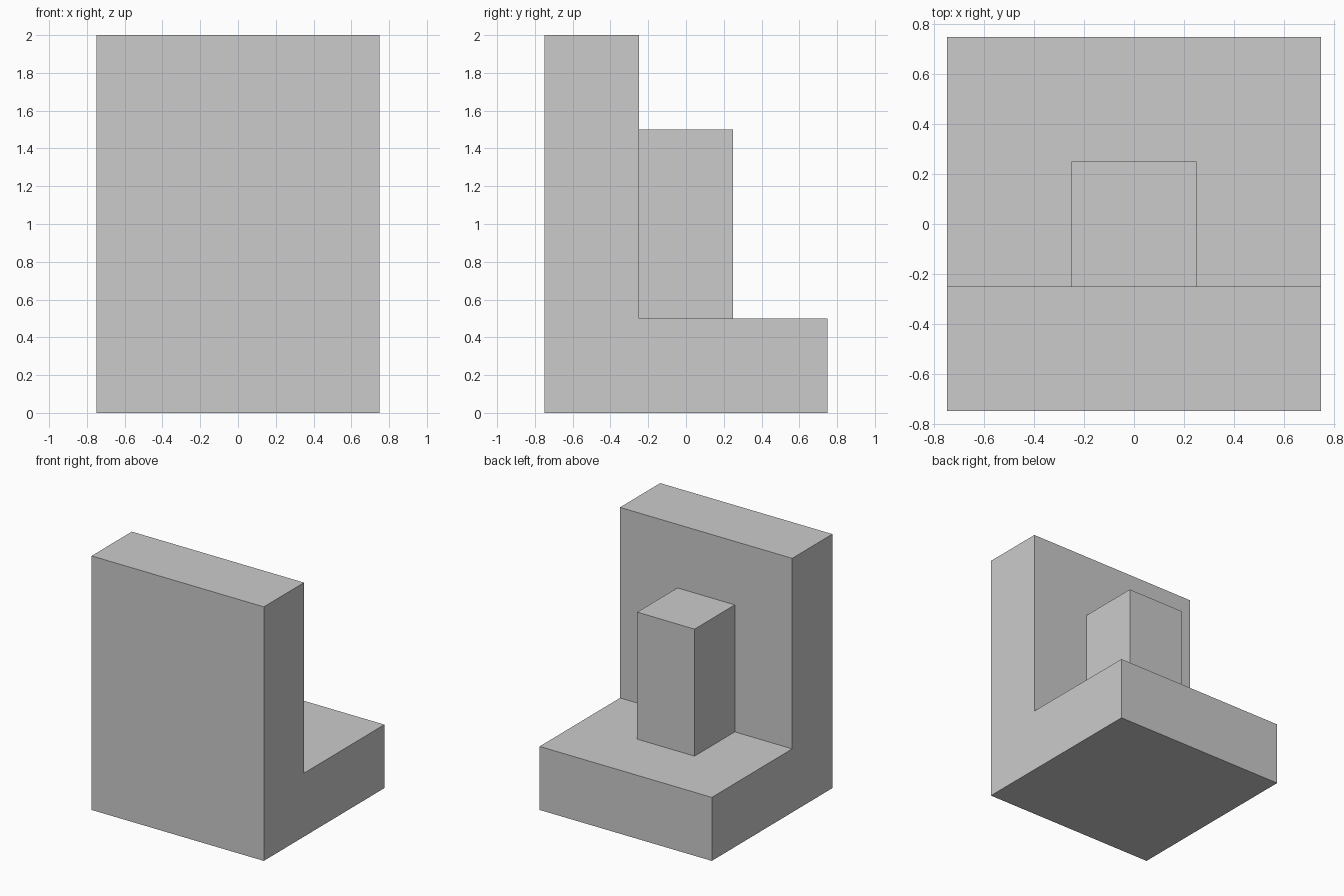
import bpy, bmesh

if "Cube" in bpy.data.objects:
    bpy.data.objects.remove(bpy.data.objects["Cube"])


def extruded(name, profile, width):
    """Extrude a (y, z) profile along x, centred on x = 0."""
    bm = bmesh.new()
    face = bm.faces.new([bm.verts.new((-width / 2, y, z)) for y, z in profile])
    ext = bmesh.ops.extrude_face_region(bm, geom=[face])
    verts = [v for v in ext["geom"] if isinstance(v, bmesh.types.BMVert)]
    bmesh.ops.translate(bm, verts=verts, vec=(width, 0, 0))
    bmesh.ops.recalc_face_normals(bm, faces=bm.faces)
    mesh = bpy.data.meshes.new(name)
    bm.to_mesh(mesh)
    bm.free()
    obj = bpy.data.objects.new(name, mesh)
    bpy.context.collection.objects.link(obj)
    return obj


# L-shaped body: base slab with tall front wall
body = extruded("stepped_body", [(-0.75, 0), (0.75, 0), (0.75, 0.5),
                                 (-0.25, 0.5), (-0.25, 2), (-0.75, 2)], 1.5)

# Inner block, sunk into the slab and wall so the union is clean
block = extruded("inner_block", [(-0.5, 0.25), (0.25, 0.25),
                                 (0.25, 1.5), (-0.5, 1.5)], 0.5)
block.hide_render = True

# Join into one solid without internal faces
union = body.modifiers.new("join_block", 'BOOLEAN')
union.operation = 'UNION'
union.solver = 'EXACT'
union.object = block
bpy.context.view_layer.objects.active = body
bpy.ops.object.modifier_apply(modifier=union.name)
bpy.data.objects.remove(block)
